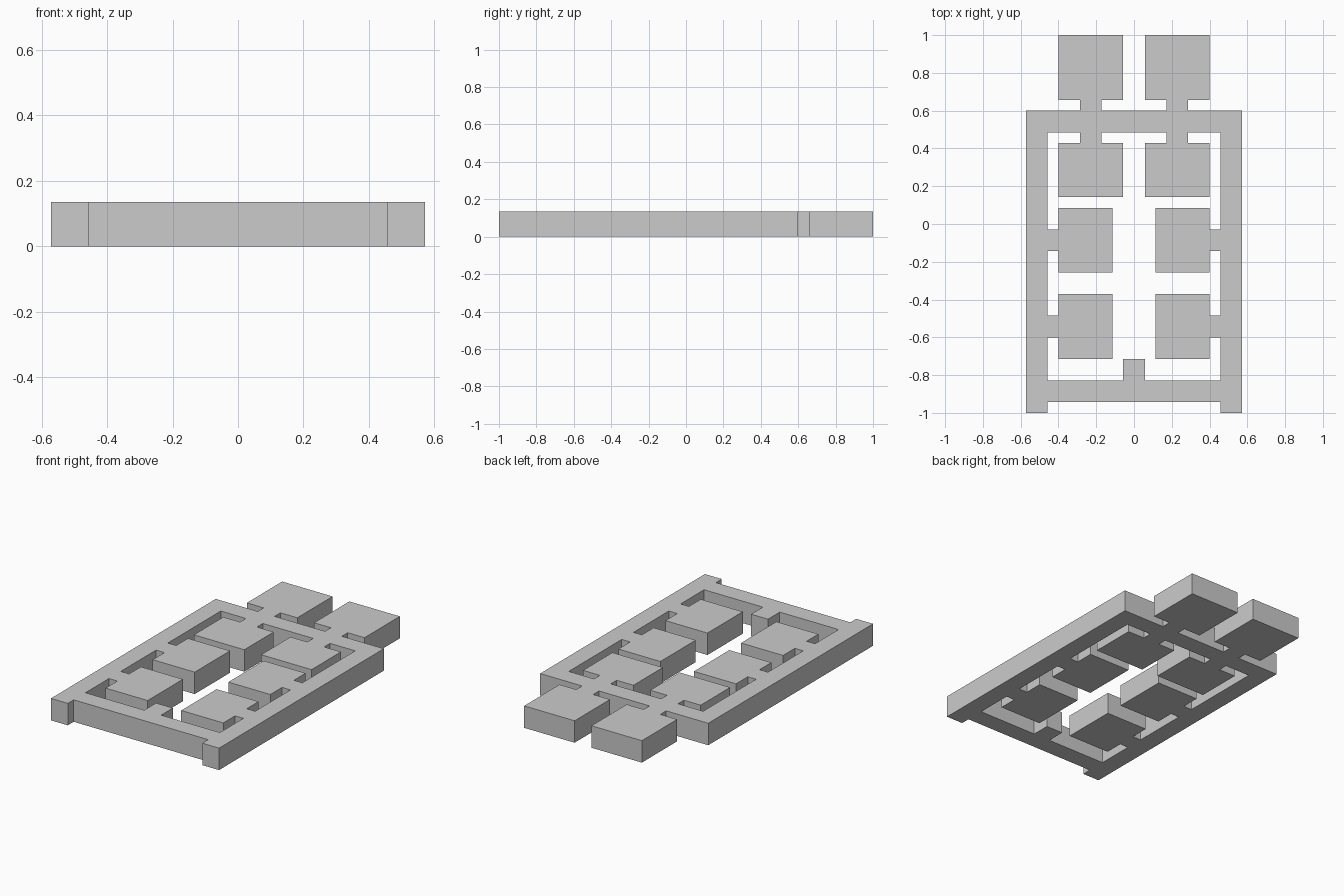
import bpy
import bmesh

if "Cube" in bpy.data.objects:
    bpy.data.objects.remove(bpy.data.objects["Cube"])

UNIT = 2 / 35      # the outline sits on a 20 x 35 cell layout
HEIGHT = 0.135

# right half of the sprue outline in cells, from the centre line and back to it
outline = [
    (0, 28), (3, 28),
    (3, 29), (1, 29), (1, 35), (7, 35), (7, 29), (5, 29), (5, 28),   # rear outer tile
    (10, 28), (10, 0), (8, 0), (8, 1), (0, 1),                       # rail, foot, front bar
    (0, 5), (1, 5), (1, 3), (8, 3),                                  # centre stub
    (8, 7), (7, 7), (7, 5), (2, 5), (2, 11), (7, 11), (7, 9), (8, 9),         # front tile
    (8, 15), (7, 15), (7, 13), (2, 13), (2, 19), (7, 19), (7, 17), (8, 17),   # middle tile
    (8, 26), (5, 26), (5, 25), (7, 25), (7, 20), (1, 20), (1, 25), (3, 25), (3, 26),  # rear inner tile
    (0, 26),
]

# extrude the half outline
bm = bmesh.new()
base = bm.faces.new([bm.verts.new((x * UNIT, y * UNIT - 1, 0)) for x, y in outline])
extruded = bmesh.ops.extrude_face_region(bm, geom=[base], use_keep_orig=True)
top_verts = [g for g in extruded["geom"] if isinstance(g, bmesh.types.BMVert)]
bmesh.ops.translate(bm, verts=top_verts, vec=(0, 0, HEIGHT))
bmesh.ops.recalc_face_normals(bm, faces=bm.faces)

# open the centre plane so both halves join as one solid
seam = [f for f in bm.faces if all(abs(v.co.x) < 1e-6 for v in f.verts)]
bmesh.ops.delete(bm, geom=seam, context='FACES_ONLY')

mesh = bpy.data.meshes.new("tile_frame")
bm.to_mesh(mesh)
bm.free()
frame = bpy.data.objects.new("tile_frame", mesh)
bpy.context.collection.objects.link(frame)

# left half
mirror = frame.modifiers.new("mirror", 'MIRROR')
mirror.use_axis[0] = True
mirror.use_mirror_merge = True
